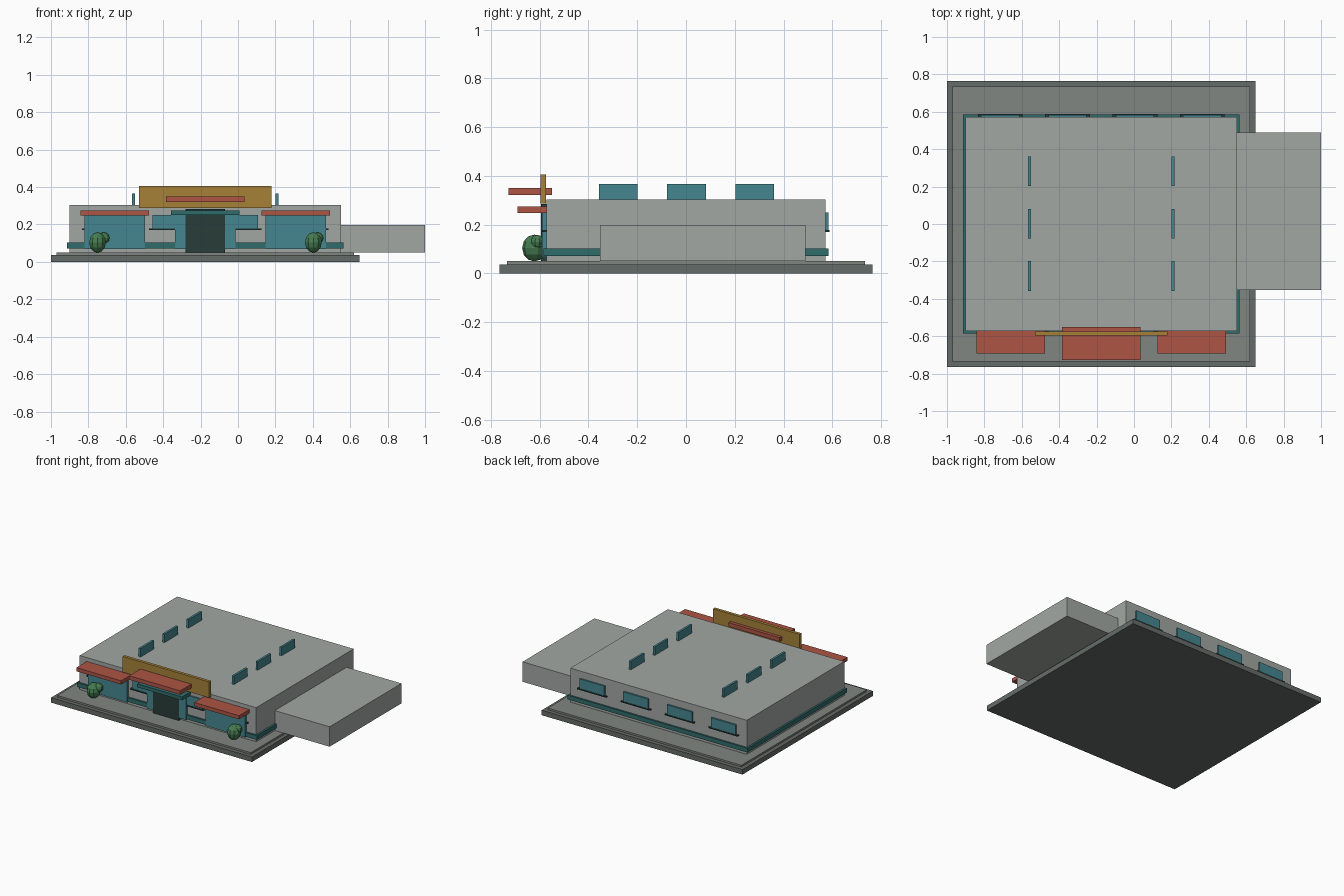
import bpy

if "Cube" in bpy.data.objects:
    bpy.data.objects.remove(bpy.data.objects["Cube"])

def mat(name, rgb):
    m = bpy.data.materials.new(name)
    m.diffuse_color = (*rgb, 1)
    m.use_nodes = True
    m.node_tree.nodes["Principled BSDF"].inputs["Base Color"].default_value = m.diffuse_color
    return m

WALL = mat("wall_grey", (0.36, 0.39, 0.37))
BASE = mat("base_grey", (0.13, 0.15, 0.14))
PAVE = mat("paving_grey", (0.22, 0.24, 0.22))
TEAL = mat("dark_teal", (0.03, 0.15, 0.15))
GLASS = mat("glass_teal", (0.06, 0.24, 0.28))
DARK = mat("near_black", (0.02, 0.045, 0.04))
RED = mat("canopy_red", (0.42, 0.09, 0.06))
GOLD = mat("panel_gold", (0.38, 0.22, 0.04))
LEAF = mat("leaf_green", (0.06, 0.2, 0.08))


def box(name, x, y, z, m):
    """Box from (min, max) pairs on each axis."""
    verts = [(a, b, c) for a in x for b in y for c in z]
    faces = [(0, 1, 3, 2), (4, 6, 7, 5), (0, 4, 5, 1),
             (2, 3, 7, 6), (0, 2, 6, 4), (1, 5, 7, 3)]
    me = bpy.data.meshes.new(name)
    me.from_pydata(verts, [], faces)
    me.materials.append(m)
    ob = bpy.data.objects.new(name, me)
    bpy.context.collection.objects.link(ob)
    return ob


def bush(name, loc, size):
    bpy.ops.mesh.primitive_uv_sphere_add(segments=10, ring_count=6, radius=1, location=loc)
    ob = bpy.context.object
    ob.name = name
    ob.scale = size
    ob.data.materials.append(LEAF)


CX = -0.175  # centre line of the main building

# Ground slabs
box("base_slab", (-1, 0.65), (-0.765, 0.765), (0, 0.037), BASE)
box("paving", (-0.97, 0.62), (-0.735, 0.735), (0.037, 0.05), PAVE)

# Main hall, side annex and the band round the walls
box("main_hall", (-0.9, 0.55), (-0.572, 0.572), (0.05, 0.303), WALL)
box("side_annex", (0.545, 1), (-0.353, 0.49), (0.05, 0.198), WALL)
box("wall_band", (-0.914, 0.564), (-0.585, 0.585), (0.072, 0.103), TEAL)

# Windows with sills, front and back
for side, label in ((-1, "front"), (1, "back")):
    for i, off in enumerate((-0.54, -0.18, 0.18, 0.54)):
        c = CX + off
        y = sorted((side * 0.56, side * 0.584))
        box(f"{label}_window_{i}", (c - 0.102, c + 0.102), y, (0.178, 0.25), GLASS)
        y = sorted((side * 0.56, side * 0.588))
        box(f"{label}_sill_{i}", (c - 0.12, c + 0.12), y, (0.17, 0.178), DARK)

# Shop fronts with canopies, either side of the entrance
for i, s in enumerate((-1, 1)):
    c = CX + s * 0.484
    box(f"shop_glass_{i}", (c - 0.161, c + 0.161), (-0.591, -0.56), (0.068, 0.25), GLASS)
    box(f"shop_canopy_{i}", (c - 0.184, c + 0.184), (-0.692, -0.565), (0.247, 0.274), RED)

# Entrance
box("entrance_frame", (CX - 0.161, CX + 0.161), (-0.591, -0.56), (0.068, 0.25), GLASS)
box("entrance_door", (CX - 0.105, CX + 0.105), (-0.595, -0.56), (0.05, 0.284), DARK)
box("entrance_shelf", (CX - 0.184, CX + 0.184), (-0.67, -0.565), (0.25, 0.275), TEAL)
box("entrance_panel", (CX - 0.355, CX + 0.355), (-0.597, -0.574), (0.287, 0.405), GOLD)
box("entrance_canopy", (CX - 0.21, CX + 0.21), (-0.728, -0.55), (0.321, 0.35), RED)

# Rows of roof fins
for s in (-1, 1):
    for k in (-1, 0, 1):
        c, y = CX + s * 0.383, k * 0.28 + 0.002
        box("roof_fin", (c - 0.008, c + 0.008), (y - 0.079, y + 0.079), (0.295, 0.366), GLASS)

# Faceted bushes
for x, dx in ((-0.751, 0.033), (0.403, 0.022)):
    bush("bush_large", (x, -0.622, 0.104), (0.047, 0.05, 0.055))
    bush("bush_small", (x + dx, -0.61, 0.128), (0.033, 0.029, 0.03))
